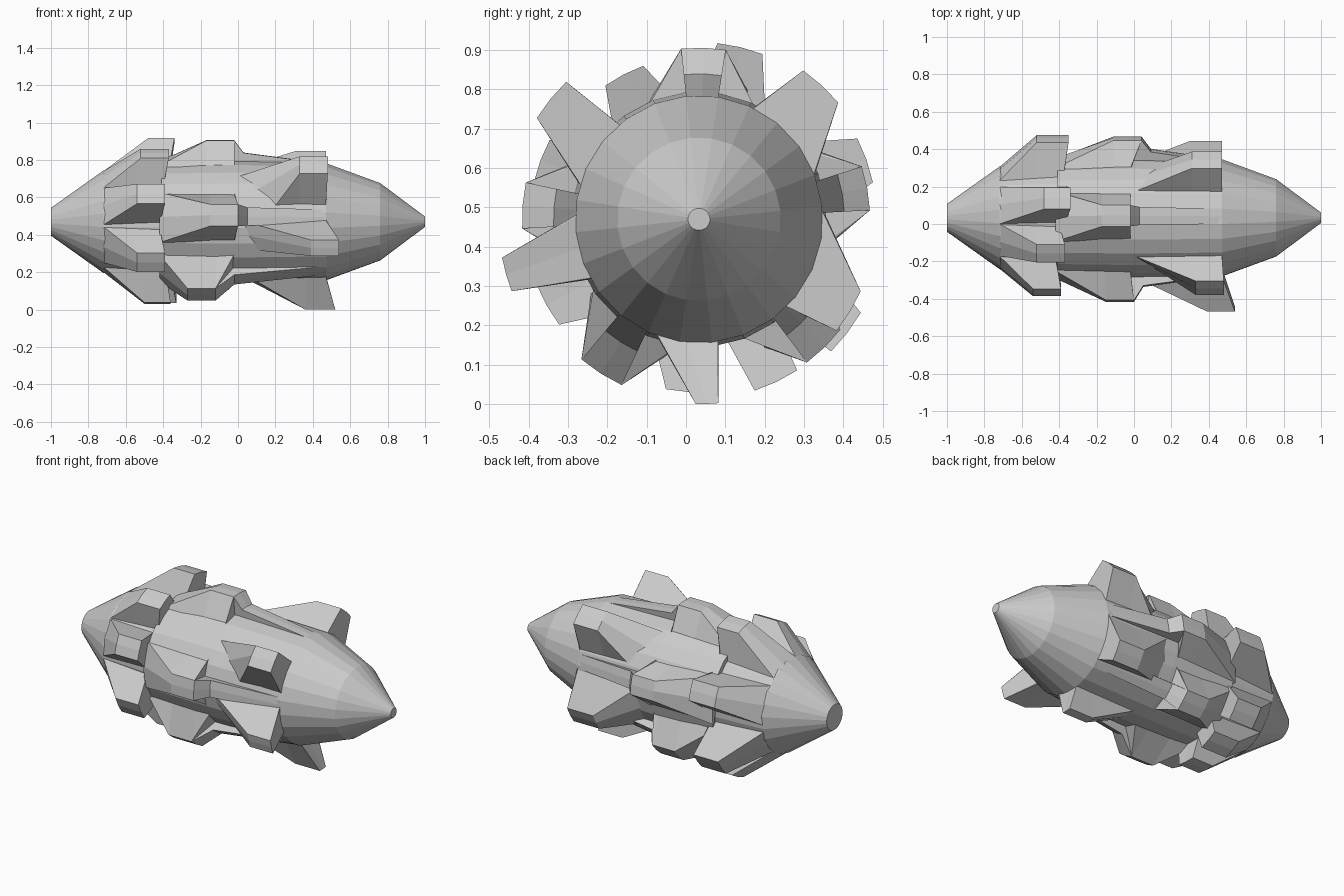
import bpy, bmesh
from math import cos, sin, radians

cube = bpy.data.objects.get("Cube")
if cube:
    bpy.data.objects.remove(cube)

CY, CZ = 0.033, 0.47      # long axis of the hull
SIDES = 24
ROOT = 0.33               # radius below which a fin has its full root width

grey = bpy.data.materials.new("plain_grey")
grey.use_nodes = True
colour = (0.6, 0.6, 0.6, 1)
grey.diffuse_color = colour
grey.node_tree.nodes["Principled BSDF"].inputs["Base Color"].default_value = colour


def polar(x, r, degrees):
    a = radians(degrees)
    return (x, CY + r * cos(a), CZ + r * sin(a))


def loft(name, rows):
    """Skin closed rings of points and cap both ends."""
    bm = bmesh.new()
    rows = [[bm.verts.new(p) for p in row] for row in rows]
    n = len(rows[0])
    for a, b in zip(rows, rows[1:]):
        for i in range(n):
            j = (i + 1) % n
            bm.faces.new((a[i], a[j], b[j], b[i]))
    bm.faces.new(rows[0])
    bm.faces.new(rows[-1])
    bmesh.ops.recalc_face_normals(bm, faces=bm.faces)
    mesh = bpy.data.meshes.new(name)
    bm.to_mesh(mesh)
    bm.free()
    mesh.materials.append(grey)
    obj = bpy.data.objects.new(name, mesh)
    bpy.context.collection.objects.link(obj)


def fin(name, profile, tip, base, root_r, lead_skew=0):
    """Radial fin lofted along its (x, radius) profile; flanks fall to the root."""
    top = max(r for x, r in profile)
    rows = []
    for n, (x, r) in enumerate(profile):
        t = min(1, max(0, (r - ROOT) / (top - ROOT)))
        lo = base[0] + (tip[0] - base[0]) * t
        hi = base[1] + (tip[1] - base[1]) * t
        skew = lead_skew if n == 0 else 0
        root_x = min(x, profile[-1][0])
        row = [polar(root_x, root_r, base[0])]
        row += [polar(x + skew * k, r, lo + (hi - lo) * k) for k in (0, 0.5, 1)]
        row.append(polar(root_x + skew, root_r, base[1]))
        rows.append(row)
    loft(name, rows)


# Faceted spindle hull with a small step behind the middle section
hull = [(-1, 0.075), (-0.72, 0.275), (-0.41, 0.29), (-0.41, 0.318), (0, 0.325),
        (0.47, 0.315), (0.76, 0.208), (1, 0.028)]
loft("hull", [[polar(x, r, 6 + i * 360 / SIDES) for i in range(SIDES)]
              for x, r in hull])

# Rear fins, roots meeting their neighbours: start angle, radius, tip start and end
rear = [(12, 0.452, -0.52, -0.35), (69, 0.45, -0.48, -0.34),
        (110, 0.415, -0.52, -0.37), (152, 0.43, -0.54, -0.39),
        (202, 0.445, -0.54, -0.39), (259, 0.44, -0.5, -0.36),
        (288, 0.458, -0.5, -0.33), (315, 0.475, -0.52, -0.36)]
for i, (a, r, x0, x1) in enumerate(rear):
    before = (a - rear[i - 1][0]) % 360
    after = (rear[(i + 1) % len(rear)][0] - a) % 360
    root = (a + 7.5 - min(before / 2, 24), a + 7.5 + min(after / 2, 24))
    fin(f"rear_fin_{i + 1}", [(-0.72, 0.272), (x0, r), (x1, r), (x1 - 0.03, 0.28)],
        (a, a + 15), root, 0.27)

# Middle fins: broad mound plus a narrow ridge running forward
middle = [(81, 0.436, 0), (168, 0.45, 0.02), (230, 0.465, -0.1),
          (307, 0.456, -0.03), (3, 0.435, 0.06)]
for i, (a, r, s) in enumerate(middle):
    tip = (a, a + 15)
    fin(f"middle_fin_{i + 1}",
        [(-0.42, 0.325), (s - 0.17, r), (s - 0.02, r), (-0.02, 0.32)],
        tip, (a - 17, a + 32), 0.31)
    fin(f"middle_ridge_{i + 1}",
        [(-0.2, 0.32), (s - 0.04, r), (s - 0.02, r),
         (max(s + 0.03, -0.02), 0.37), (0.47, 0.312)],
        tip, tip, 0.3)

# Front fins with broad roots: tip, root, radius, tip start and end, lead start and skew
front = [((40, 55), (21, 64), 0.462, 0.31, 0.47, 0.14, -0.14),
         ((134, 148), (130, 164), 0.486, 0.33, 0.48, 0, 0.2),
         ((191, 201), (178, 209), 0.51, 0.39, 0.54, 0, 0.1),
         ((269, 276), (250, 279), 0.47, 0.36, 0.52, 0.06, 0),
         ((321, 336), (315, 365), 0.45, 0.3, 0.47, 0.05, 0)]
for i, (tip, root, r, x0, x1, lead, skew) in enumerate(front):
    fin(f"front_fin_{i + 1}", [(lead, 0.315), (x0, r), (x1, r), (0.47, 0.312)],
        tip, root, 0.305, skew)
